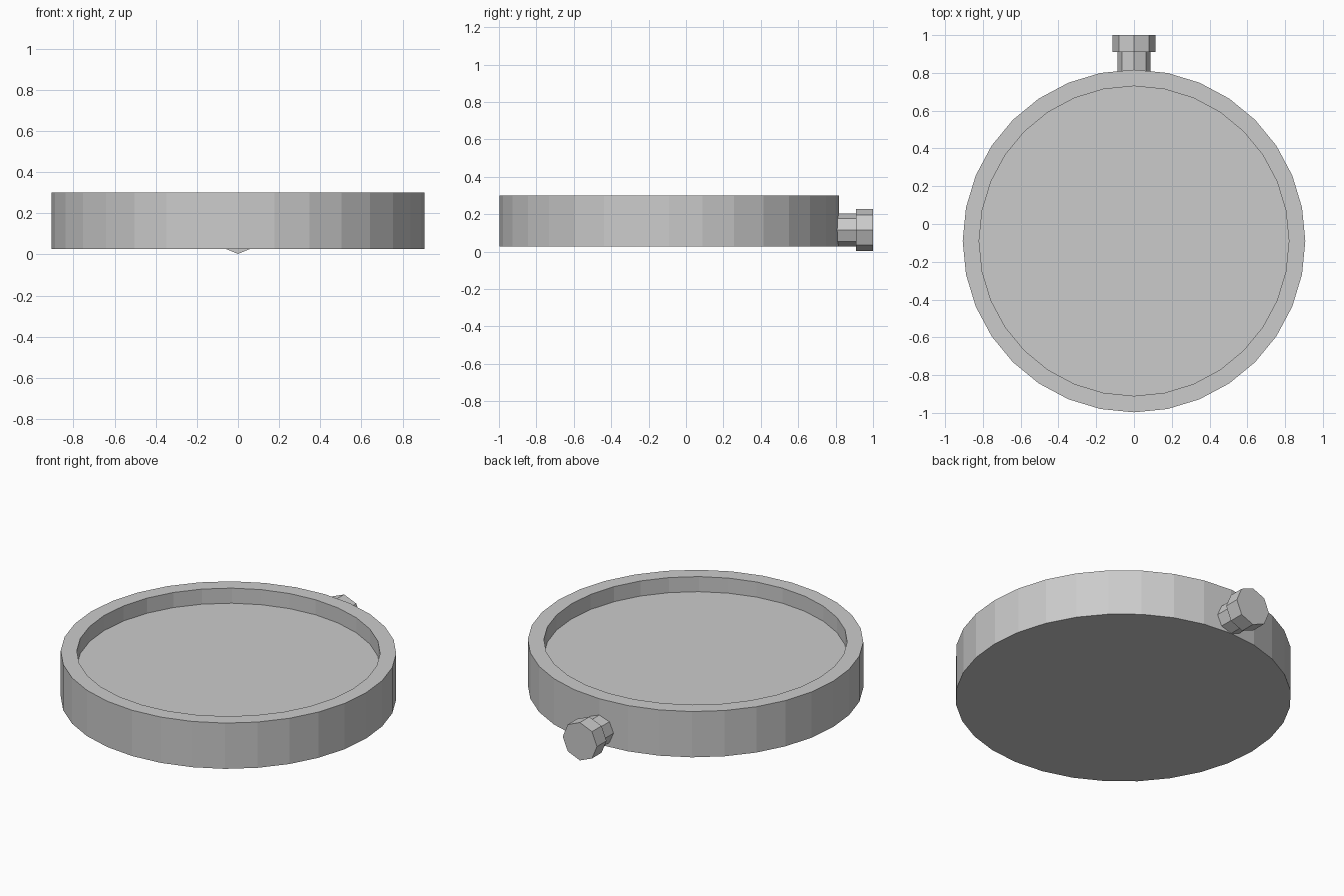
import bpy, bmesh
from math import pi, sin, cos

if "Cube" in bpy.data.objects:
    bpy.data.objects.remove(bpy.data.objects["Cube"])


def lathe(name, profile, sides, to_world):
    """Revolve (radius, height) rings into a closed faceted solid."""
    bm = bmesh.new()
    rings = []
    for r, h in profile:
        rings.append([bm.verts.new(to_world(r * cos(2 * pi * i / sides),
                                            r * sin(2 * pi * i / sides), h))
                      for i in range(sides)])
    for a, b in zip(rings, rings[1:]):
        for i in range(sides):
            j = (i + 1) % sides
            bm.faces.new((a[i], a[j], b[j], b[i]))
    bm.faces.new(rings[0])
    bm.faces.new(rings[-1])
    bmesh.ops.recalc_face_normals(bm, faces=bm.faces)
    mesh = bpy.data.meshes.new(name)
    bm.to_mesh(mesh)
    bm.free()
    obj = bpy.data.objects.new(name, mesh)
    bpy.context.collection.objects.link(obj)
    return obj


# Round case with a raised rim and a recessed face
lathe("case", [(0.907, 0.027), (0.907, 0.30), (0.82, 0.30), (0.82, 0.21)], 32,
      lambda u, v, h: (u, v - 0.09, h))

# Octagonal stem and knob sticking out of the back, axis along y
KNOB_Z = 0.115
along_y = lambda u, v, h: (u, h, v + KNOB_Z)
lathe("crown_knob", [(0.088, 0.80), (0.088, 0.91), (0.113, 0.91), (0.113, 1.0)], 8, along_y)
